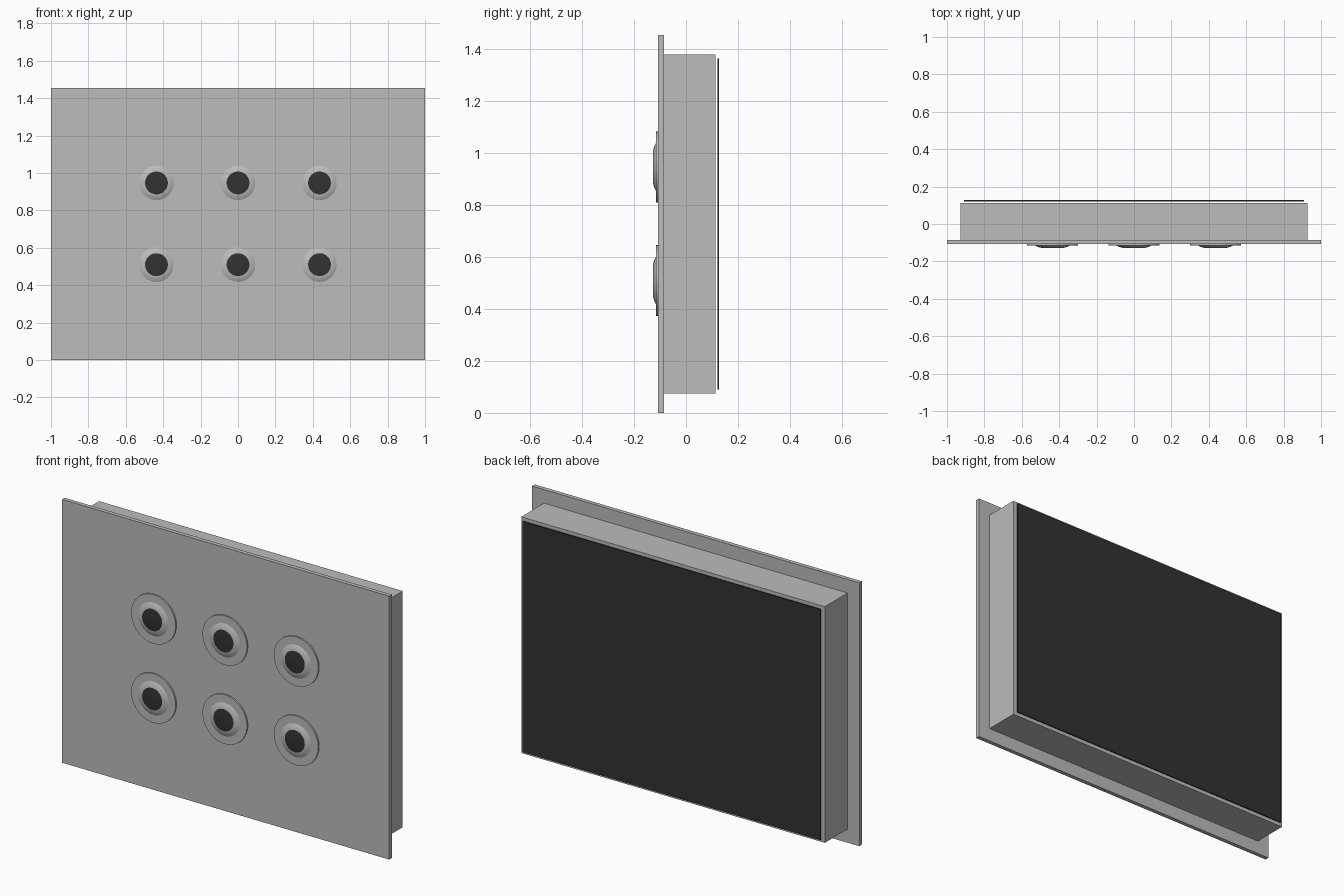
import bpy, bmesh, math

if "Cube" in bpy.data.objects:
    bpy.data.objects.remove(bpy.data.objects["Cube"])


def material(name, rgb):
    m = bpy.data.materials.new(name)
    m.diffuse_color = (*rgb, 1)
    m.use_nodes = True
    m.node_tree.nodes["Principled BSDF"].inputs["Base Color"].default_value = m.diffuse_color
    return m


GREY = material("light_grey", (0.49, 0.51, 0.50))
DARK = material("near_black", (0.032, 0.032, 0.032))


def finish(name, bm, mats):
    bmesh.ops.recalc_face_normals(bm, faces=bm.faces)
    mesh = bpy.data.meshes.new(name)
    bm.to_mesh(mesh)
    bm.free()
    for m in mats:
        mesh.materials.append(m)
    ob = bpy.data.objects.new(name, mesh)
    bpy.context.collection.objects.link(ob)
    return ob


def box(name, lo, hi, mat):
    bm = bmesh.new()
    bmesh.ops.create_cube(bm, size=1)
    for v in bm.verts:
        v.co = [(a + b) / 2 + c * (b - a) for a, b, c in zip(lo, hi, v.co)]
    return finish(name, bm, [mat])


def nozzle(name, x, z, sides=48):
    # lathe profile (radius, y): flange, then shallow dome, capped by a dark opening
    profile = [(0.136, -0.107), (0.136, -0.116), (0.092, -0.116),
               (0.085, -0.1195), (0.077, -0.1228), (0.069, -0.1252), (0.061, -0.127)]
    bm = bmesh.new()
    rings = [[bm.verts.new((x + r * math.cos(2 * math.pi * i / sides), y,
                            z + r * math.sin(2 * math.pi * i / sides)))
              for i in range(sides)] for r, y in profile]
    for a, b in zip(rings, rings[1:]):
        for i in range(sides):
            j = (i + 1) % sides
            bm.faces.new((a[i], a[j], b[j], b[i]))
    bm.faces.new(rings[0])
    bm.faces.new(rings[-1]).material_index = 1
    ob = finish(name, bm, [GREY, DARK])
    bpy.ops.object.select_all(action='DESELECT')
    ob.select_set(True)
    bpy.context.view_layer.objects.active = ob
    bpy.ops.object.shade_smooth_by_angle(angle=math.radians(20))


# Housing: front plate, recessed box and thin dark rear panel
box("front_plate", (-1, -0.108, 0), (1, -0.085, 1.455), GREY)
box("housing_box", (-0.928, -0.085, 0.075), (0.928, 0.113, 1.38), GREY)
box("rear_panel", (-0.91, 0.121, 0.09), (0.91, 0.127, 1.365), DARK)

# Two rows of three nozzles
for row, z in enumerate((0.51, 0.947)):
    for col, x in enumerate((-0.436, 0, 0.436)):
        nozzle(f"nozzle_{row}_{col}", x, z)
